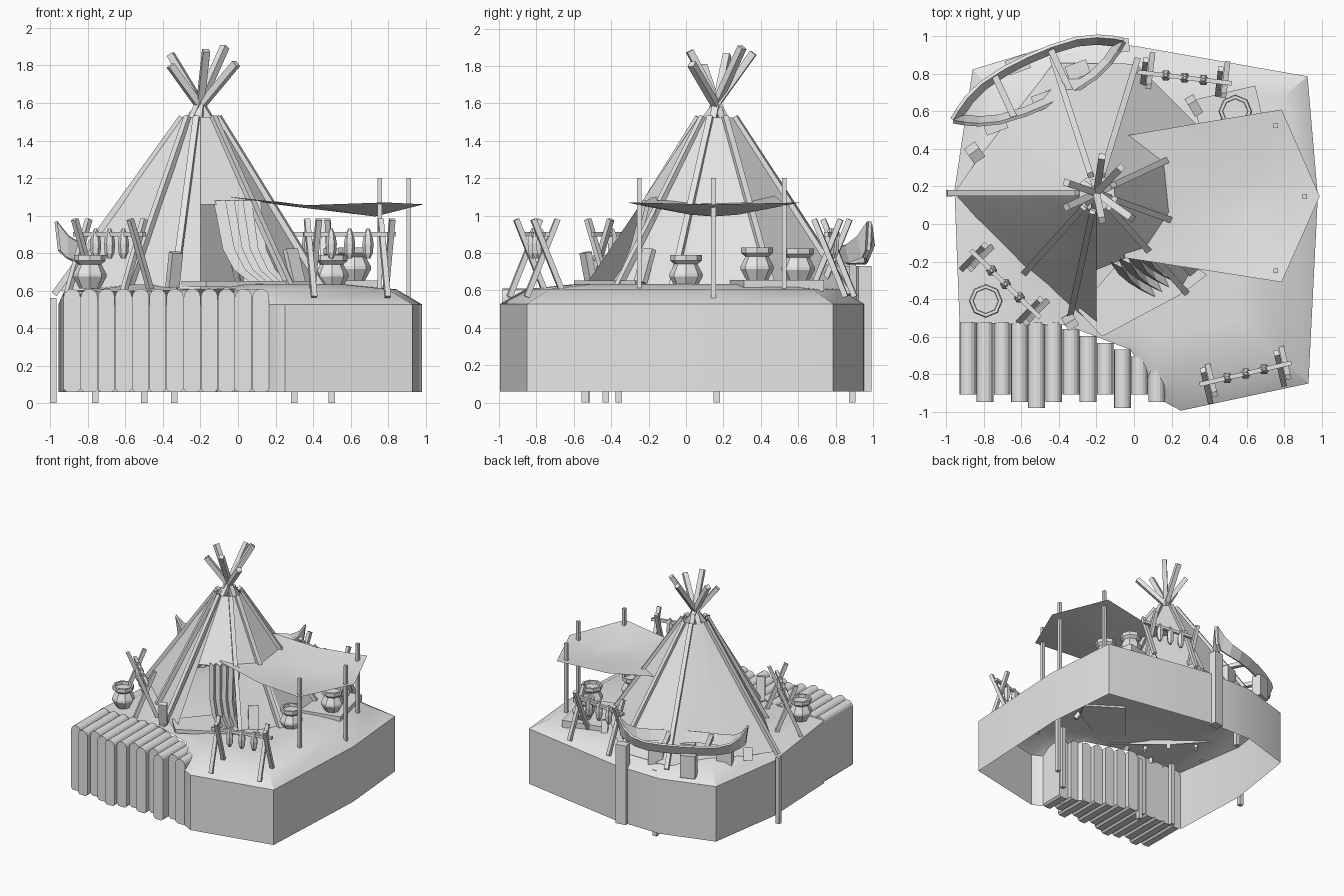
import bpy, bmesh
from math import sin, cos, pi, radians
from mathutils import Vector, Matrix

if "Cube" in bpy.data.objects:
    bpy.data.objects.remove(bpy.data.objects["Cube"])

GREY = (0.8, 0.8, 0.8, 1)
mat = bpy.data.materials.new("plain grey")
mat.use_nodes = True
mat.diffuse_color = GREY
mat.node_tree.nodes["Principled BSDF"].inputs["Base Color"].default_value = GREY


def finish(name, bm, smooth=None):
    me = bpy.data.meshes.new(name)
    bm.to_mesh(me)
    bm.free()
    me.materials.append(mat)
    if smooth:
        me.shade_smooth()
        me.set_sharp_from_angle(angle=radians(smooth))
    ob = bpy.data.objects.new(name, me)
    bpy.context.collection.objects.link(ob)
    return ob


def mesh(name, verts, faces, smooth=None):
    bm = bmesh.new()
    vs = [bm.verts.new(v) for v in verts]
    for f in faces:
        bm.faces.new([vs[i] for i in f])
    return finish(name, bm, smooth)


def box(name, centre, size, turn=0, lean=0):
    bm = bmesh.new()
    m = (Matrix.Translation(centre) @ Matrix.Rotation(radians(turn), 4, 'Z')
         @ Matrix.Rotation(radians(lean), 4, 'X') @ Matrix.Diagonal((*size, 1)))
    bmesh.ops.create_cube(bm, size=1, matrix=m)
    return finish(name, bm)


def beam(name, p, q, w):
    p, q = Vector(p), Vector(q)
    d = q - p
    bm = bmesh.new()
    m = (Matrix.Translation((p + q) / 2) @ d.to_track_quat('Z', 'Y').to_matrix().to_4x4()
         @ Matrix.Diagonal((w, w, d.length, 1)))
    bmesh.ops.create_cube(bm, size=1, matrix=m)
    return finish(name, bm)


def lathe(name, profile, at, n):
    verts = [(at[0] + r * cos(2 * pi * i / n), at[1] + r * sin(2 * pi * i / n), at[2] + z)
             for r, z in profile for i in range(n)]
    faces = [(k * n + i, k * n + (i + 1) % n, (k + 1) * n + (i + 1) % n, (k + 1) * n + i)
             for k in range(len(profile) - 1) for i in range(n)]
    last = (len(profile) - 1) * n
    return mesh(name, verts, faces + [tuple(reversed(range(n))), tuple(range(last, last + n))])


# Ground: open-bottomed shell with walls and a gently domed top
rim = [(.25, -.995), (.93, -.85), (.98, .147), (.925, .787), (0, .95), (-.42, .957),
       (-.86, .824), (-.957, .18), (-.93, -.525), (-.36, -.54), (-.02, -.67), (.165, -.95)]
n = len(rim)
notch = {8: .59, 9: .6, 10: .61}
verts = [(x, y, .06) for x, y in rim]
verts += [(x, y, notch.get(i, .527)) for i, (x, y) in enumerate(rim)]
verts += [(x * .86, y * .86, notch.get(i, .6) + .007) for i, (x, y) in enumerate(rim)]
verts += [(x * .6, y * .6, .633) for x, y in rim]
verts.append((0, 0, .637))
faces = []
for i in range(n):
    j = (i + 1) % n
    for k in range(3):
        if k or i not in (8, 9):
            faces.append((k * n + i, k * n + j, (k + 1) * n + j, (k + 1) * n + i))
    faces.append((3 * n + i, 3 * n + j, 4 * n))
mesh("ground", verts, faces, 30)

# Log revetment at the front left
fronts = [.91, .95, .91, .95, .98, .95, .91, .95, .91, .98, .91, .95]
pitch = .0915
for i, f in enumerate(fronts):
    x = -.885 + pitch * i
    back = .525 if i < 6 else .525 + .036 * (i - 5)
    r = pitch / 2 - .001
    prof = [(x + r * cos(a), .565 + r * sin(a)) for a in [pi * k / 8 for k in range(9)]]
    prof += [(x - r, .075), (x - r * .65, .06), (x + r * .65, .06), (x + r, .075)]
    m = len(prof)
    vs = [(px, -f, pz) for px, pz in prof] + [(px, -back, pz) for px, pz in prof]
    fs = [tuple(range(m)), tuple(reversed(range(m, 2 * m)))]
    fs += [(k + m, (k + 1) % m + m, (k + 1) % m, k) for k in range(m)]
    mesh(f"wall_log_{i + 1}", vs, fs)

# Tent cover with a doorway left open in the lower front
CX, CY, TOP = -.2, .165, 1.525
cover = [(180, .76), (225, .56), (270, .72), (312, .71), (345, .7), (385, .7),
         (433, .72), (468, .73), (504, .62)]
n = len(cover)
verts = []
for t, z in ((0, .6), (.5, 1.06), (1, TOP)):
    for a, r in cover:
        rr = r + (.1 - r) * t
        verts.append((CX + rr * cos(radians(a)), CY + rr * sin(radians(a)), z))
faces = [(k * n + i, k * n + (i + 1) % n, (k + 1) * n + (i + 1) % n, (k + 1) * n + i)
         for k in range(2) for i in range(n) if (k, i) != (0, 2)]
mesh("tent_cover", verts, faces, 25)

# Tent poles lying on the cover
poles = [(180, .78), (228, .59), (258, .7), (312, .74), (340, .72), (385, .72), (433, .74), (468, .75)]
for i, (a, r) in enumerate(poles):
    c, s = cos(radians(a)), sin(radians(a))
    beam(f"tent_pole_{i + 1}", (CX + r * c, CY + r * s, .58),
         (CX + .1 * c, CY + .1 * s, TOP), .033)

# Pole ends fanning out of the smoke hole
for x, y, z in ((-.36, .22, 1.86), (-.36, .09, 1.8), (-.17, .36, 1.87), (-.07, .3, 1.9),
                (-.01, .03, 1.81), (-.17, .02, 1.88)):
    end = Vector((x, y, z))
    start = Vector((CX - .4 * (x - CX), CY - .4 * (y - CY), 1.49))
    beam("pole_end", start, end, .037)

# Ground pegs that run down through the base
for x, y in ((-.985, .165), (-.76, -.43), (-.5, -.53), (-.34, .89), (.3, -.54), (.5, -.36)):
    beam("ground_peg", (x, y, 0), (x, y, .56), .035)

# Pleated door flap pulled aside
rows = [(1.08, (-.11, -.22), (.1, -.13)), (.82, (-.06, -.29), (.13, -.19)),
        (.71, (0, -.34), (.18, -.23)), (.64, (.09, -.39), (.25, -.27))]
cols = 10
verts = []
for z, a, b in rows:
    for k in range(cols):
        p = Vector(a).lerp(Vector(b), k / (cols - 1))
        o = .03 if k % 2 else -.03
        verts.append((p.x + o * .7, p.y - o * .7, z))
faces = [(r * cols + k, (r + 1) * cols + k, (r + 1) * cols + k + 1, r * cols + k + 1)
         for r in range(3) for k in range(cols - 1)]
mesh("door_flap", verts, faces)

# Door mat and leaning backrests
mat_pts = [(-.3, -.46), (-.17, -.6), (.26, -.37), (.39, -.27), (.05, -.05)]
verts = [(x, y, z) for z in (.62, .652) for x, y in mat_pts]
mesh("door_mat", verts, [(4, 3, 2, 1, 0), (5, 6, 7, 8, 9)]
     + [(i, (i + 1) % 5, (i + 1) % 5 + 5, i + 5) for i in range(5)])
box("backrest_left", (-.34, -.52, .71), (.065, .04, .19), 30, 12)
box("backrest_right", (.3, -.22, .73), (.08, .03, .19), 40, -20)

# Awning sagging between its posts
edge = [(-.05, -.18, 1.1), (.37, -.245, 1.055), (.787, -.31, 1.07), (.99, .147, 1.06),
        (.787, .61, 1.07), (.36, .54, 1.055), (-.065, .467, 1.11)]
inner = [(.2, .05, 1.06), (.4, 0, 1.035), (.65, .02, 1.005), (.73, .147, .995),
         (.65, .28, 1.005), (.4, .29, 1.035), (.2, .24, 1.06)]
m = len(edge)
mesh("awning", edge + inner, [(i, (i + 1) % m, (i + 1) % m + m, i + m) for i in range(m)]
     + [(7, 8, 12, 13), (8, 9, 11, 12), (9, 10, 11)], 60)
for x, y in ((.755, .525), (.91, .147), (.755, -.25)):
    beam("awning_post", (x, y, .55), (x, y, 1.2), .025)


# Drying racks: crossed legs, beam and three hanging fish
def rack(a, b):
    a, b = Vector((*a, .9)), Vector((*b, .9))
    d = (b - a).normalized()
    side = Vector((-d.y, d.x, 0))
    beam("rack_beam", a, b, .024)
    for t in (.1, .9):
        p = a.lerp(b, t)
        for s in (-1, 1):
            foot = p + side * s * .1 + d * s * .016
            head = p - side * s * .07 + d * s * .016
            foot.z, head.z = .565, .98
            beam("rack_leg", foot, head, .029)
    for t in (.3, .5, .7):
        p = a.lerp(b, t)
        lathe("hanging_fish", [(.012, -.13), (.026, -.1), (.03, -.05), (.022, 0), (.008, .03)], p, 6)


rack((-.87, -.14), (-.5, -.5))
rack((.35, -.855), (.84, -.74))
rack((.02, .81), (.52, .75))

# Clay pots
pot = [(.055, 0), (.09, .065), (.088, .08), (.062, .13), (.085, .15), (.085, .18), (.068, .18), (.066, .155)]
for x, y, z in ((-.79, -.41, .61), (.5, 0, .61), (.62, .38, .65), (.54, .6, .645)):
    lathe("clay_pot", pot, (x, y, z), 8)
box("pot_slab", (.53, .485, .625), (.34, .44, .06), 13)

# Boat frame: two flared side strips meeting at raised tips
us = [-.5, -.45, -.38, -.28, -.14, 0, .14, .28, .38, .45, .5]
ws = [0, .035, .075, .11, .13, .135, .13, .11, .075, .035, 0]
turn = Matrix.Translation((-.51, .765, 0)) @ Matrix.Rotation(radians(25), 4, 'Z')
for side, label in ((1, "back"), (-1, "front")):
    verts, m = [], len(us)
    for u, w in zip(us, ws):
        lift = (abs(u) / .5) ** 7
        verts.append(turn @ Vector((u, side * w, .825 + .145 * lift)))
        verts.append(turn @ Vector((u * .96, side * max(w - .035, 0), .745 + .07 * lift)))
    ob = mesh(f"boat_side_{label}", verts,
              [(2 * i, 2 * i + 1, 2 * i + 3, 2 * i + 2)[::side] for i in range(m - 1)])
    mod = ob.modifiers.new("thickness", 'SOLIDIFY')
    mod.thickness = .018
for u in (-.2, .13):
    beam("boat_crossbar", turn @ Vector((u, -.12, .8)), turn @ Vector((u, .12, .8)), .035)

# Boat supports, stones and the tall back post
box("back_post", (-.07, .95, .395), (.09, .07, .67), 8)
for x, y, h in ((-.62, .85, .19), (-.74, .53, .18), (-.48, .66, .18), (-.3, .82, .17)):
    box("boat_support", (x, y, .56 + h / 2), (.12, .08, h), 20)
box("stone_left", (-.85, .38, .63), (.07, .06, .1), 35, 25)
box("stone_right", (.32, .63, .65), (.05, .08, .1), 30, 20)
